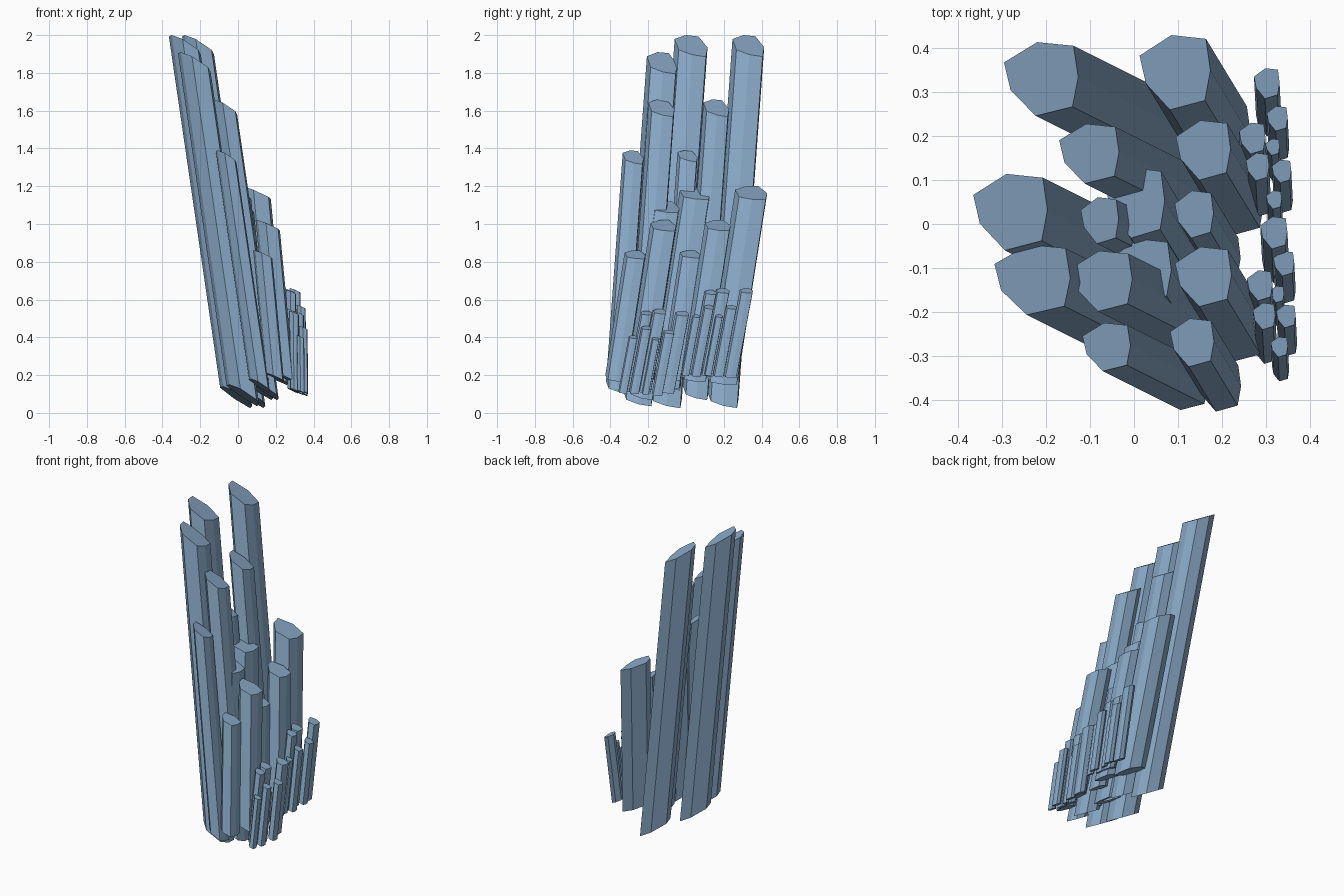
import bpy, bmesh

# one flat stone colour
stone = bpy.data.materials.new("blue_grey_stone")
stone.diffuse_color = (0.26, 0.41, 0.59, 1)

# seven-sided cross-section shared by every column (half extents 1 x 1)
SECTION = [(-.92, .45), (-.06, 1), (.88, .9), (1, .05), (.85, -.75), (-.1, -1), (-.75, -.3)]


def column(name, x, y, rx, ry, ztop, zbase, lean, slope):
    """Leaning prism; ztop / zbase are the highest points of its slanted ends."""
    a, b = slope
    pts = [(px * rx, py * ry) for px, py in SECTION]
    rise = max(a * px + b * py for px, py in pts)
    h = ztop - zbase
    bm = bmesh.new()
    rings = []
    for d in (0, h):
        rings.append([bm.verts.new((x + px + lean[0] * d, y + py + lean[1] * d,
                                    ztop - rise - d + a * px + b * py)) for px, py in pts])
    top, bot = rings
    n = len(pts)
    bm.faces.new(top)
    bm.faces.new(bot[::-1])
    for i in range(n):
        j = (i + 1) % n
        bm.faces.new((top[i], bot[i], bot[j], top[j]))
    bmesh.ops.recalc_face_normals(bm, faces=bm.faces)
    me = bpy.data.meshes.new(name)
    bm.to_mesh(me)
    bm.free()
    me.materials.append(stone)
    bpy.context.collection.objects.link(bpy.data.objects.new(name, me))


# tall columns at the left: x, y, rx, ry, top, base
tall = [
    (-.215, .330, .088, .084, 2.00, .14),
    (-.285, .027, .088, .087, 2.00, .14),
    (-.235, -.127, .090, .080, 1.91, .15),
    (-.105, .160, .071, .068, 1.66, .16),
    (-.075, -.130, .071, .069, 1.66, .16),
    (-.080, .008, .045, .053, 1.39, .18),
    (-.065, -.280, .057, .055, 1.39, .18),
]
# middle columns
middle = [
    (.090, .345, .084, .085, 1.20, .22),
    (.000, .048, .070, .080, 1.19, .19),
    (.015, -.108, .070, .074, 1.12, .19),
    (.155, .168, .065, .068, 1.02, .22),
    (.155, -.120, .067, .068, 1.02, .22),
    (.135, .022, .046, .054, .86, .21),
    (.130, -.270, .052, .055, .86, .21),
]
# small columns at the right edge: x, y, radius, top, base
small = [
    (.301, .320, .033, .66, .21), (.325, .240, .027, .57, .21),
    (.268, .195, .034, .66, .22), (.315, .175, .018, .52, .21),
    (.280, .130, .030, .65, .22), (.335, .120, .025, .57, .21),
    (.318, .055, .020, .52, .21), (.317, -.020, .035, .54, .13),
    (.340, -.090, .027, .44, .11), (.285, -.140, .033, .55, .13),
    (.325, -.160, .018, .40, .11), (.295, -.210, .029, .54, .13),
    (.345, -.210, .025, .46, .12), (.330, -.280, .022, .41, .12),
]

for i, c in enumerate(tall):
    column(f"tall_column_{i + 1}", *c, lean=(.146, -.073), slope=(-.62, -.25))
for i, c in enumerate(middle):
    column(f"middle_column_{i + 1}", *c, lean=(.095, -.157), slope=(-.45, -.1))
for i, (x, y, r, t, b) in enumerate(small):
    column(f"small_column_{i + 1}", x, y, r * .92, r * 1.05, t, b,
           lean=(.01, -.19), slope=(-.45, -.1))
